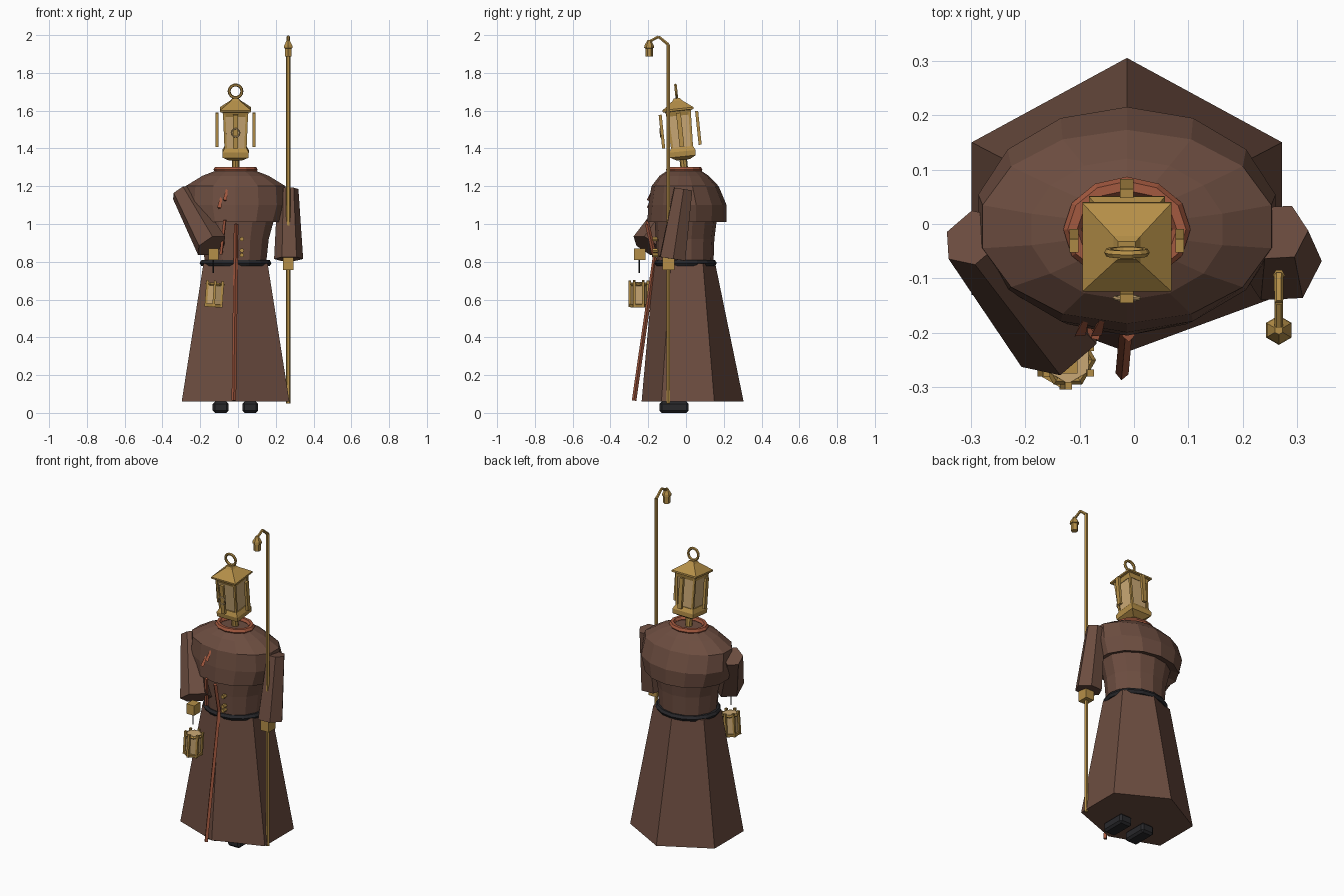
import bpy, bmesh, math
from mathutils import Vector, Matrix

cube = bpy.data.objects.get("Cube")
if cube:
    bpy.data.objects.remove(cube, do_unlink=True)


def material(name, rgb):
    m = bpy.data.materials.new(name)
    m.use_nodes = True
    m.diffuse_color = (*rgb, 1)
    m.node_tree.nodes["Principled BSDF"].inputs["Base Color"].default_value = (*rgb, 1)
    return m


ROBE = material("brown cloth", (.15, .074, .051))
BRASS = material("brass", (.46, .275, .065))
RUST = material("rust cloth", (.37, .10, .05))
BLACK = material("black leather", (.021, .021, .024))
GLASS = material("amber glass", (.60, .40, .18))
CX = -.013  # the figure stands slightly off centre


def finish(name, bm, mat, matrix=Matrix()):
    bmesh.ops.recalc_face_normals(bm, faces=bm.faces)
    mesh = bpy.data.meshes.new(name)
    bm.to_mesh(mesh)
    bm.free()
    mesh.transform(matrix)
    mesh.materials.append(mat)
    ob = bpy.data.objects.new(name, mesh)
    bpy.context.collection.objects.link(ob)
    return ob


def loft(name, rings, mat, matrix=Matrix()):
    bm = bmesh.new()
    loops = [[bm.verts.new(p) for p in ring] for ring in rings]
    n = len(loops[0])
    for a, b in zip(loops, loops[1:]):
        for i in range(n):
            j = (i + 1) % n
            bm.faces.new((a[i], a[j], b[j], b[i]))
    bm.faces.new(loops[0])
    bm.faces.new(loops[-1])
    return finish(name, bm, mat, matrix)


def ring(n, z, rx, ry, x=0, y=0, phase=.25):
    turn = [2 * math.pi * (i / n + phase) for i in range(n)]
    return [(x + rx * math.cos(a), y + ry * math.sin(a), z) for a in turn]


def square(z, half):
    return ring(4, z, half * math.sqrt(2), half * math.sqrt(2), phase=.125)


def rod(name, a, b, r1, r2, mat, sides=6, matrix=Matrix(), spin=0):
    a, b = Vector(a), Vector(b)
    d = b - a
    turn = Matrix.Translation(a) @ d.to_track_quat('Z', 'Y').to_matrix().to_4x4()
    rings = [ring(sides, 0, r1, r1, phase=spin), ring(sides, d.length, r2, r2, phase=spin)]
    return loft(name, rings, mat, matrix @ turn)


def box(name, centre, size, mat, matrix=Matrix(), bevel=0):
    bm = bmesh.new()
    bmesh.ops.create_cube(bm, size=1, matrix=Matrix.Translation(centre) @ Matrix.Diagonal((*size, 1)))
    if bevel:
        bmesh.ops.bevel(bm, geom=bm.edges[:], offset=bevel, segments=1, affect='EDGES')
    return finish(name, bm, mat, matrix)


def torus(name, rx, ry, tube, mat, matrix, n=14, m=6):
    bm = bmesh.new()
    loops = []
    for i in range(n):
        a = 2 * math.pi * i / n
        out = Vector((math.cos(a), math.sin(a), 0))
        mid = Vector((rx * out.x, ry * out.y, 0))
        turns = [2 * math.pi * k / m for k in range(m)]
        loops.append([bm.verts.new(mid + out * tube * math.cos(t) + Vector((0, 0, tube * math.sin(t))))
                      for t in turns])
    for i in range(n):
        a, b = loops[i], loops[(i + 1) % n]
        for k in range(m):
            bm.faces.new((a[k], a[(k + 1) % m], b[(k + 1) % m], b[k]))
    return finish(name, bm, mat, matrix)


# Six-sided skirt
def skirt_ring(z, half, back, side_back, side_front, front):
    return [(CX, back, z), (CX - half, side_back, z), (CX - half, side_front, z),
            (CX, front, z), (CX + half, side_front, z), (CX + half, side_back, z)]


loft("skirt", [skirt_ring(.06, .285, .305, .15, -.13, -.235),
               skirt_ring(.79, .17, .155, .09, -.08, -.17)], ROBE)

# Torso and shoulder cape
loft("torso", [ring(14, .78, .165, .15, CX, -.005), ring(14, .92, .18, .155, CX, -.005),
               ring(14, 1.08, .225, .17, CX, 0)], ROBE)
loft("shoulder_cape", [ring(14, z, rx, ry, CX, y) for z, rx, ry, y in (
    (1.03, .2, .16, 0), (1.01, .25, .21, .005), (1.1, .28, .207, .008), (1.2, .272, .178, -.005),
    (1.255, .18, .13, -.01), (1.285, .1, .085, -.01))], ROBE)
torus("collar", .1, .08, .017, RUST, Matrix.Translation((CX, -.01, 1.288)), n=12)
torus("belt", .172, .148, .018, BLACK, Matrix.Translation((CX, -.003, .793)), n=16)

# Sleeves, hands and boots
rod("right_sleeve", (-.295, -.025, 1.165), (-.14, -.205, .885), .06, .088, ROBE)
rod("left_sleeve", (.265, -.015, 1.185), (.268, -.072, .815), .055, .077, ROBE)
box("right_hand", (-.13, -.245, .84), (.052, .06, .06), BRASS)
box("left_hand", (.267, -.093, .79), (.055, .065, .065), BRASS)
for side, x in (("right", -.092), ("left", .065)):
    box(side + "_boot", (x, -.063, .03), (.084, .154, .06), BLACK, bevel=.012)

# Hanging cord, strap ends and buttons
rod("cord_upper", (-.01, -.205, 1.0), (-.012, -.165, .82), .012, .012, RUST, 4)
rod("cord_lower", (-.012, -.165, .82), (-.022, -.275, .065), .012, .012, RUST, 4)
rod("side_strap", (-.07, -.205, 1.02), (-.09, -.175, .84), .01, .01, RUST, 4)
for i, (x, z) in enumerate(((-.055, 1.16), (-.085, 1.12))):
    rod(f"cape_slash_{i}", (x, -.165, z + .045), (x - .015, -.2, z - .035), .004, .012, RUST, 3)
for i, z in enumerate((.92, .86, .835)):
    rod(f"button_{i}", (.02, -.14, z), (.02, -.178, z), .012, .012, BRASS)

# Staff with a small hanging lamp
foot, top, bend, tip = [(.266, y, z) for y, z in ((-.094, .05), (-.094, 1.95), (-.145, 1.992), (-.195, 1.965))]
rod("staff", foot, top, .011, .011, BRASS)
rod("staff_bracket", top, bend, .009, .008, BRASS)
rod("staff_hook", bend, tip, .008, .008, BRASS)
loft("staff_lamp", [ring(6, z, r, r, .266, -.195) for z, r in (
    (1.888, .02), (1.93, .02), (1.932, .027), (1.945, .025), (1.975, .008))], BRASS)

# Hand lantern: glass drum inside a cage of posts
hand = Matrix.Translation((-.13, -.25, .56)) @ Matrix.Rotation(math.radians(4), 4, 'Y')
rod("lantern_chain", (-.13, -.248, .74), (-.13, -.248, .82), .004, .004, BLACK, 4)
loft("lantern_glass", [ring(6, z, .043, .043) for z in (.01, .13)], GLASS, hand)
loft("lantern_base", [ring(6, z, r, r) for z, r in ((0, .05), (.018, .054))], BRASS, hand)
for i, (x, y, z) in enumerate(ring(6, .07, .047, .047)):
    box(f"lantern_post_{i}", (x, y, z), (.013, .013, .14), BRASS, hand)
torus("lantern_rim", .044, .044, .008, BRASS, hand @ Matrix.Translation((0, 0, .122)), n=6, m=4)

# Lantern head, leaning forward
head = Matrix.Translation((CX, -.01, 1.3)) @ Matrix.Rotation(math.radians(6), 4, 'X')
rod("neck", (0, 0, -.03), (0, 0, .06), .02, .02, BRASS, 8, head)
loft("head_base", [square(z, h) for z, h in ((.04, .035), (.058, .068), (.085, .07), (.108, .058))], BRASS, head)
loft("head_glass", [square(.1, .052), square(.29, .06)], GLASS, head)
loft("head_roof", [square(z, h) for z, h in (
    (.275, .062), (.3, .07), (.302, .082), (.312, .082), (.355, .025), (.368, .016))], BRASS, head)
stand = Matrix.Rotation(math.pi / 2, 4, 'X')
torus("head_ring", .034, .034, .008, BRASS, head @ Matrix.Translation((0, 0, .405)) @ stand)
torus("face_ring", .022, .022, .004, GLASS, head @ Matrix.Translation((0, -.106, .195)) @ stand, n=12)
for i in range(4):
    turn = head @ Matrix.Rotation(i * math.pi / 2, 4, 'Z')
    rod(f"head_corner_{i}", (.052, .052, .1), (.06, .06, .29), .009, .009, BRASS, 4, turn)
    box(f"head_bar_{i}", (.097, 0, .2), (.016, .025, .18), BRASS, turn)
